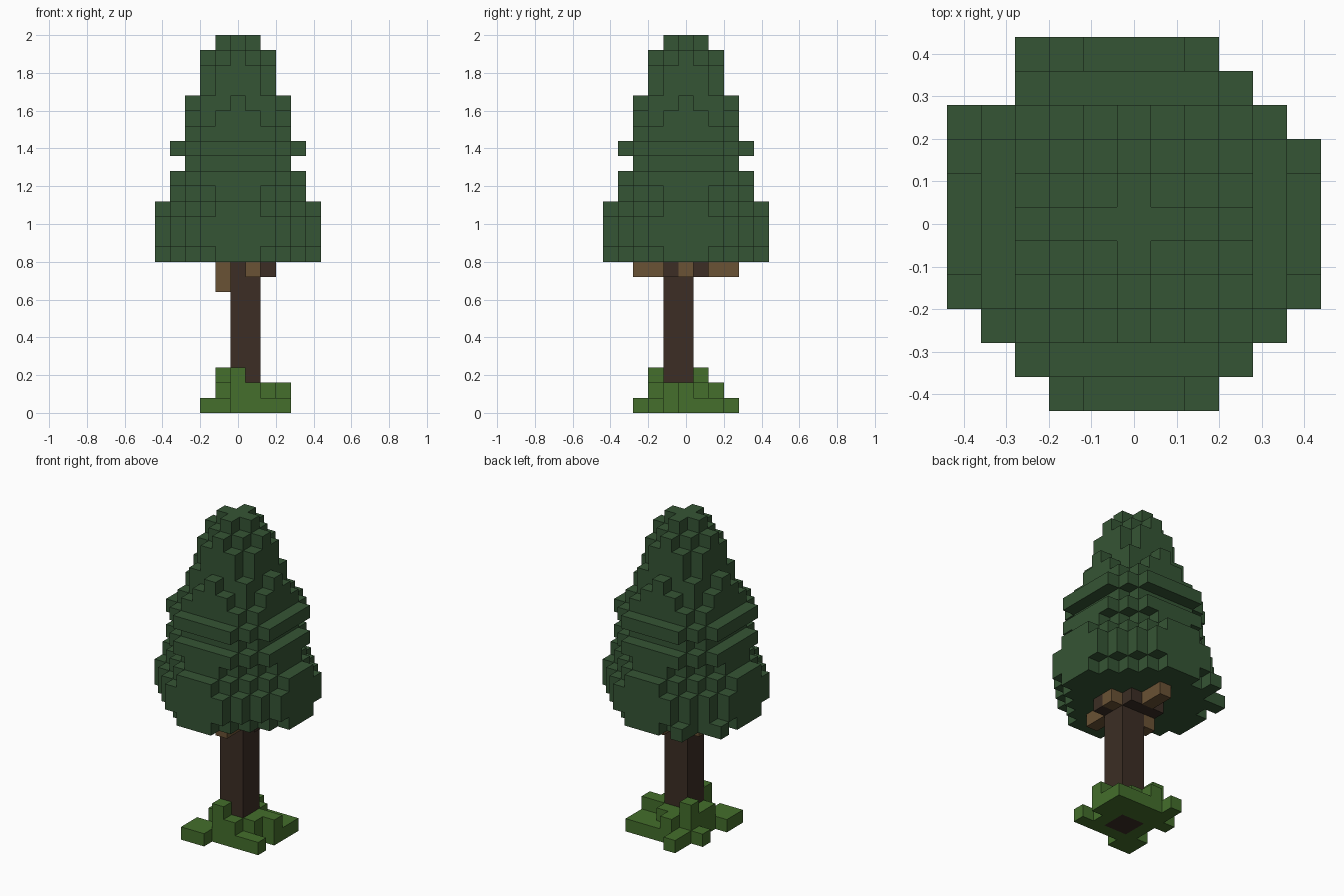
import bpy
import bmesh
from mathutils import Vector

cube = bpy.data.objects.get("Cube")
if cube:
    bpy.data.objects.remove(cube, do_unlink=True)

S = 0.08  # edge of one block


def material(name, rgb):
    m = bpy.data.materials.new(name)
    m.use_nodes = True
    color = (*rgb, 1.0)
    m.diffuse_color = color
    bsdf = m.node_tree.nodes["Principled BSDF"]
    bsdf.inputs["Base Color"].default_value = color
    bsdf.inputs["Roughness"].default_value = 1.0
    return m


def box(x0, x1, y0, y1, z0, z1):
    """All cells of an inclusive range."""
    return {(x, y, z) for x in range(x0, x1 + 1)
            for y in range(y0, y1 + 1) for z in range(z0, z1 + 1)}


def disc(z, radius_sq, reach):
    """One round layer of cells, with the diagonals trimmed to reach."""
    return {(x, y, z) for x, y, _ in box(-5, 5, -5, 5, z, z)
            if x * x + y * y <= radius_sq and abs(x) + abs(y) <= reach}


def blocks(name, cells, mat):
    """Join cells into one mesh, keeping only the outer faces."""
    bm = bmesh.new()
    corners = {}

    def vert(p):
        key = tuple(round(c * 2) for c in p)
        if key not in corners:
            corners[key] = bm.verts.new(p * S)
        return corners[key]

    for cell in sorted(cells):
        centre = Vector(cell) + Vector((0, 0, 0.5))
        for axis in range(3):
            for sign in (-1, 1):
                step = list(cell)
                step[axis] += sign
                if tuple(step) in cells:
                    continue
                n, u, v = Vector(), Vector(), Vector()
                n[axis] = sign / 2
                u[(axis + 1) % 3] = sign / 2
                v[(axis + 2) % 3] = 1 / 2
                bm.faces.new([vert(centre + n + d)
                              for d in (-u - v, u - v, u + v, v - u)])
    mesh = bpy.data.meshes.new(name)
    bm.to_mesh(mesh)
    bm.free()
    mesh.materials.append(mat)
    obj = bpy.data.objects.new(name, mesh)
    bpy.context.collection.objects.link(obj)
    return obj


leaf_green = material("leaf green", (0.036, 0.09, 0.035))
grass_green = material("grass green", (0.058, 0.156, 0.025))
bark_brown = material("dark bark", (0.045, 0.027, 0.018))
branch_brown = material("light bark", (0.144, 0.084, 0.035))

# Foliage: stacked round layers as (squared radius, diagonal reach), bottom up
layers = [(26, 6), (29, 7), (29, 7), (26, 6), (17, 5), (20, 6), (13, 5), (20, 6),
          (13, 5), (10, 4), (9, 4), (5, 3), (5, 3), (4, 2), (1, 1)]
foliage = {(-3, 5, 10), (-5, 3, 10)}
# supports that tie the two stray blocks to the crown
foliage |= {(-3, 4, 10), (-4, 3, 10)}
for i, (radius_sq, reach) in enumerate(layers):
    foliage |= disc(10 + i, radius_sq, reach)
blocks("foliage", foliage, leaf_green)

# Trunk with dark branch stubs under the crown
trunk = box(0, 1, -1, 0, 0, 9)
stubs = {(0, 1, 9), (1, 1, 9), (2, -1, 9), (-1, 1, 9)}
blocks("trunk", trunk | stubs, bark_brown)

# Light branches
branches = box(1, 1, -3, -2, 9, 9) | box(0, 0, 2, 3, 9, 9)
branches |= {(2, 0, 9), (-1, 0, 9), (-1, 0, 8)}
blocks("branches", branches, branch_brown)

# Grass mound: ragged base, a raised ring and two tufts
grass = box(-1, 2, -2, 2, 0, 0) - {(2, 2, 0), (-1, 2, 0)}
grass |= box(-2, -1, -3, -3, 0, 0) | box(3, 3, 0, 1, 0, 0)
grass |= {(-2, -2, 0), (3, -2, 0), (3, 2, 0), (2, 2, 0), (-2, 1, 0), (-1, 2, 0), (-1, 3, 0)}
grass |= box(-1, 2, -1, 1, 1, 1) | box(0, 1, -2, -2, 1, 1)
grass |= {(3, 0, 1), (0, 2, 1)}
grass -= {(2, 1, 1)}
grass |= {(0, -2, 2), (-1, 1, 2)}
blocks("grass", grass - trunk, grass_green)
